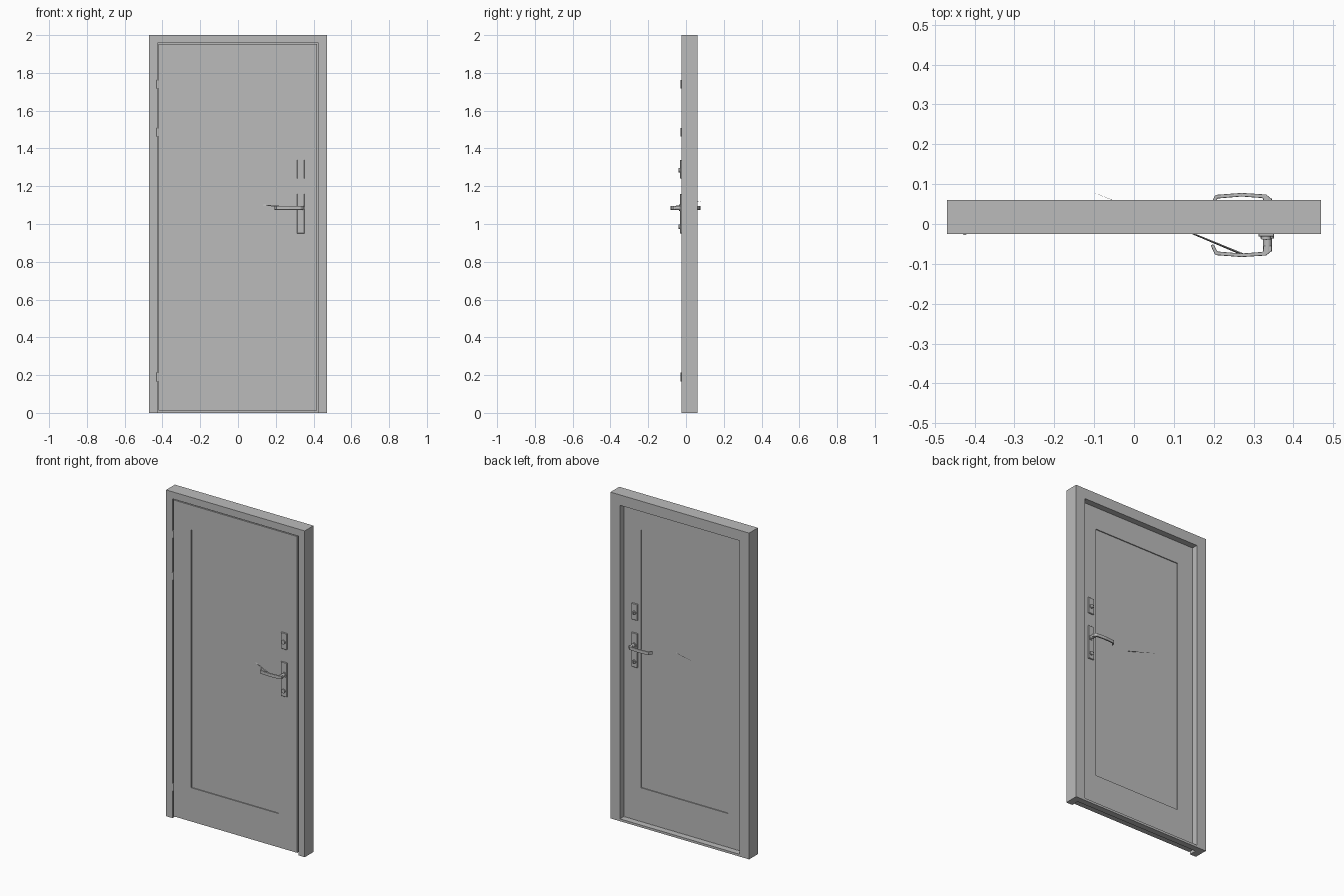
import bpy, bmesh
from mathutils import Vector, Matrix

if "Cube" in bpy.data.objects:
    bpy.data.objects.remove(bpy.data.objects["Cube"])

grey = bpy.data.materials.new("plain grey")
grey.use_nodes = True
grey.diffuse_color = (0.5, 0.5, 0.5, 1)
grey.node_tree.nodes["Principled BSDF"].inputs["Base Color"].default_value = (0.5, 0.5, 0.5, 1)

FRONT, BACK = -0.025, 0.02      # faces of the door leaf


def finish(name, bm):
    bmesh.ops.recalc_face_normals(bm, faces=bm.faces)
    mesh = bpy.data.meshes.new(name)
    bm.to_mesh(mesh)
    bm.free()
    mesh.materials.append(grey)
    ob = bpy.data.objects.new(name, mesh)
    bpy.context.collection.objects.link(ob)
    return ob


def box(name, x, y, z, bevel=0):
    bm = bmesh.new()
    bmesh.ops.create_cube(bm, size=1)
    for v in bm.verts:
        v.co = [r[0] if c < 0 else r[1] for c, r in zip(v.co, (x, y, z))]
    ob = finish(name, bm)
    if bevel:
        mod = ob.modifiers.new("bevel", "BEVEL")
        mod.width, mod.segments = bevel, 1
    return ob


def cylinder(name, centre, radius, length, axis="Y", sides=24):
    bm = bmesh.new()
    turn = Matrix.Rotation(1.5707963, 4, "X") if axis == "Y" else Matrix()
    bmesh.ops.create_cone(bm, cap_ends=True, segments=sides, radius1=radius, radius2=radius,
                          depth=length, matrix=Matrix.Translation(centre) @ turn)
    for f in bm.faces:
        f.smooth = len(f.verts) == 4
    ob = finish(name, bm)
    for e in ob.data.edges:
        a, b = (ob.data.vertices[i].co for i in e.vertices)
        e.use_edge_sharp = abs((a - b)[1 if axis == "Y" else 2]) < 0.0001
    return ob


# Frame: rebated section swept round the two jambs and the head
section = [(0, -.025), (.043, -.025), (.043, .022), (.064, .022), (.064, .06), (0, .06)]
bm = bmesh.new()
rings = []
for side, top in ((-1, 0), (-1, 1), (1, 1), (1, 0)):
    rings.append([bm.verts.new((side * (.47 - d), y, (2 - d) if top else 0)) for d, y in section])
for a, b in zip(rings, rings[1:]):
    for i in range(len(section)):
        j = (i + 1) % len(section)
        bm.faces.new((a[i], a[j], b[j], b[i]))
bm.faces.new(rings[0])
bm.faces.new(rings[-1])
finish("door_frame", bm)
box("threshold", (-.406, .406), (.022, .06), (0, .014))

# Leaf: stiles, rails and a sunk panel
LEFT, RIGHT, LOW, HIGH = -.421, .419, .013, 1.952
box("hinge_stile", (LEFT, -.3), (FRONT, BACK), (LOW, HIGH))
box("lock_stile", (.292, RIGHT), (FRONT, BACK), (LOW, HIGH))
box("bottom_rail", (-.3, .292), (FRONT, BACK), (LOW, .22))
box("top_rail", (-.3, .292), (FRONT, BACK), (1.8, HIGH))
box("leaf_panel", (-.3, .292), (FRONT + .006, BACK - .006), (.22, 1.8))

# Hinges
for i, z in enumerate((.19, 1.485, 1.74)):
    cylinder(f"hinge_{i + 1}", (-.425, -.022, z), .006, .045, "Z", 12)

# Lock furniture on both faces
outline = [(.346, .03), (.346, .042), (.332, .054), (.27, .058), (.204, .053), (.192, .028),
           (.2, .026), (.209, .044), (.27, .049), (.324, .045), (.325, .03)]
for tag, face, d in (("front", FRONT, -1), ("back", BACK, 1)):
    def span(a, b):
        return tuple(sorted((face + d * a, face + d * b)))

    box(f"{tag}_handle_plate", (.312, .352), span(-.002, .007), (.95, 1.16), .002)
    box(f"{tag}_lock_plate", (.312, .352), span(-.002, .007), (1.24, 1.34), .002)
    cylinder(f"{tag}_handle_rose", (.335, face + d * .008, 1.085), .017, .008)
    cylinder(f"{tag}_handle_neck", (.335, face + d * .024, 1.085), .0108, .04)
    for part, z in (("key_cylinder", .985), ("bolt_cylinder", 1.285)):
        cylinder(f"{tag}_{part}", (.332, face + d * .008, z), .012, .012)
        box(f"{tag}_{part}_slot", (.3305, .3335), span(.013, .0155), (z - .008, z + .008))

    # Lever: bent outline thickened vertically
    bm = bmesh.new()
    f = bm.faces.new([bm.verts.new((x, face + d * y, 1.075)) for x, y in outline])
    new = bmesh.ops.extrude_face_region(bm, geom=[f])["geom"]
    bmesh.ops.translate(bm, vec=(0, 0, .02), verts=[v for v in new if isinstance(v, bmesh.types.BMVert)])
    lever = finish(f"{tag}_lever", bm)
    mod = lever.modifiers.new("bevel", "BEVEL")
    mod.width, mod.segments = .002, 2

# Thin sliver running from the front lever through the leaf
bm = bmesh.new()
base = [bm.verts.new(p) for p in ((.285, -.078, 1.085), (.265, -.076, 1.085), (.275, -.077, 1.092))]
tip = bm.verts.new((-.11, .083, 1.122))
bm.faces.new(base)
for i in range(3):
    bm.faces.new((base[i], base[(i + 1) % 3], tip))
finish("thin_sliver", bm)
